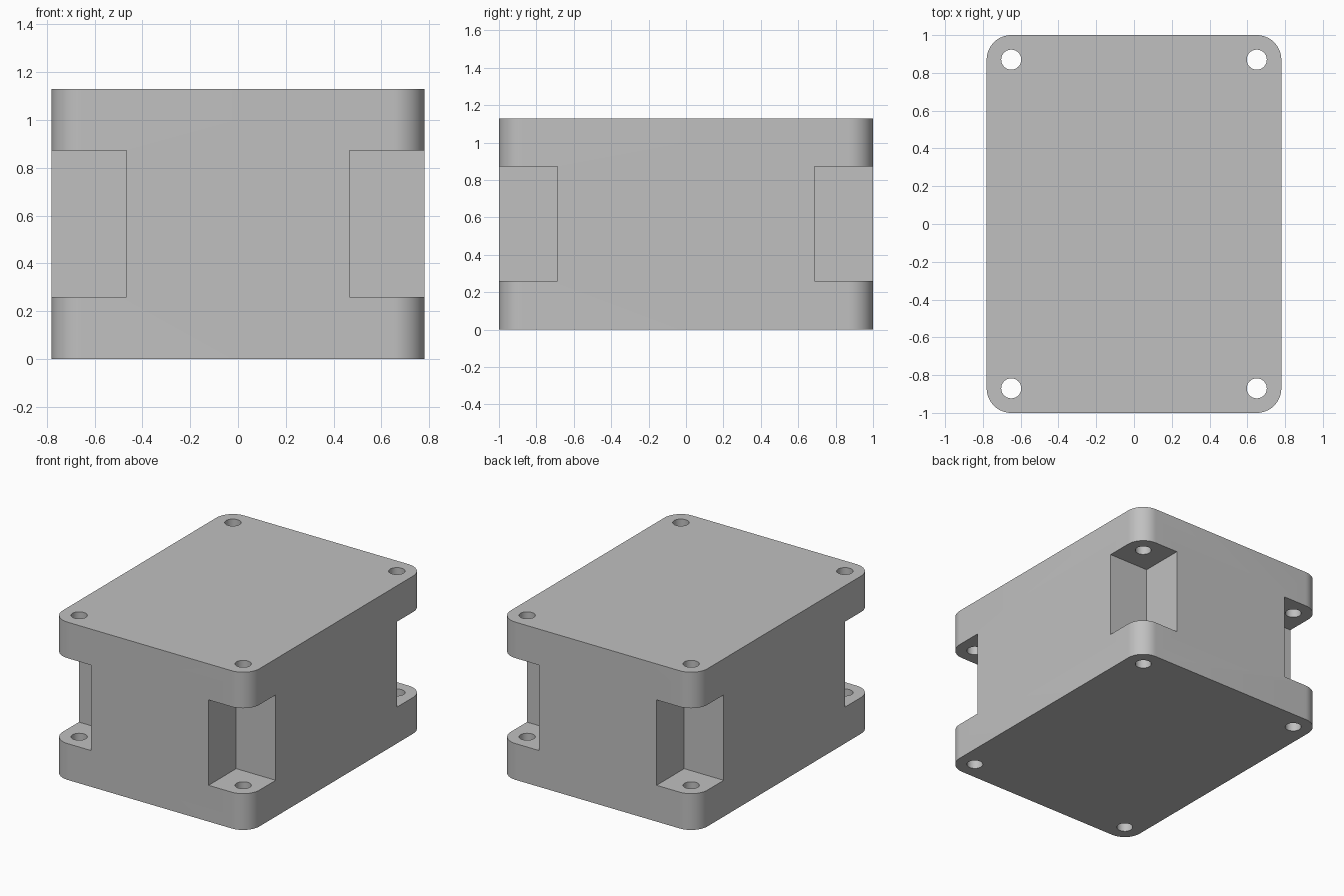
import bpy
import bmesh
from math import cos, sin, pi, radians
from mathutils import Matrix, Vector

if "Cube" in bpy.data.objects:
    bpy.data.objects.remove(bpy.data.objects["Cube"], do_unlink=True)

HALF_X, HALF_Y, HEIGHT = 0.78, 1.0, 1.13
CORNER, HOLE = 0.13, 0.053
NOTCH_X, NOTCH_Y = 0.467, 0.687
NOTCH_LOW, NOTCH_HIGH = 0.26, 0.872
CORNERS = [(1, 1), (-1, 1), (-1, -1), (1, -1)]

grey = bpy.data.materials.new("light grey")
grey.use_nodes = True
grey.diffuse_color = (0.53, 0.53, 0.53, 1)
grey.node_tree.nodes["Principled BSDF"].inputs["Base Color"].default_value = grey.diffuse_color


def make_object(name, bm):
    bmesh.ops.recalc_face_normals(bm, faces=bm.faces)
    mesh = bpy.data.meshes.new(name)
    bm.to_mesh(mesh)
    bm.free()
    mesh.materials.append(grey)
    obj = bpy.data.objects.new(name, mesh)
    bpy.context.collection.objects.link(obj)
    return obj


# Rounded block
bm = bmesh.new()
outline = []
steps = 16
for quarter, (sx, sy) in enumerate(CORNERS):
    for i in range(steps + 1):
        a = (quarter + i / steps) * pi / 2
        outline.append(bm.verts.new((sx * (HALF_X - CORNER) + CORNER * cos(a),
                                     sy * (HALF_Y - CORNER) + CORNER * sin(a), 0)))
base = bm.faces.new(outline)
top = bmesh.ops.extrude_face_region(bm, geom=[base])["geom"]
bmesh.ops.translate(bm, vec=(0, 0, HEIGHT),
                    verts=[v for v in top if isinstance(v, bmesh.types.BMVert)])
housing = make_object("housing", bm)

# Cutters for the corner notches
bm = bmesh.new()
size = 0.6
for sx, sy in CORNERS:
    centre = Vector((sx * (NOTCH_X + size / 2), sy * (NOTCH_Y + size / 2),
                     (NOTCH_LOW + NOTCH_HIGH) / 2))
    scale = Matrix.Diagonal((size, size, NOTCH_HIGH - NOTCH_LOW, 1))
    bmesh.ops.create_cube(bm, size=1, matrix=Matrix.Translation(centre) @ scale)
notches = make_object("notch_cutter", bm)

# Cutters for the screw holes
bm = bmesh.new()
for sx, sy in CORNERS:
    centre = Vector((sx * (HALF_X - CORNER), sy * (HALF_Y - CORNER), HEIGHT / 2))
    bmesh.ops.create_cone(bm, cap_ends=True, segments=40, radius1=HOLE, radius2=HOLE,
                          depth=HEIGHT + 0.4, matrix=Matrix.Translation(centre))
holes = make_object("hole_cutter", bm)

# Cut the block
bpy.ops.object.select_all(action="DESELECT")
bpy.context.view_layer.objects.active = housing
housing.select_set(True)
for cutter in (notches, holes):
    cutter.hide_render = True
    mod = housing.modifiers.new(cutter.name, "BOOLEAN")
    mod.operation = "DIFFERENCE"
    mod.solver = "EXACT"
    mod.object = cutter
    bpy.ops.object.modifier_apply(modifier=mod.name)
    bpy.data.objects.remove(cutter, do_unlink=True)

bpy.ops.object.shade_smooth_by_angle(angle=radians(30))
